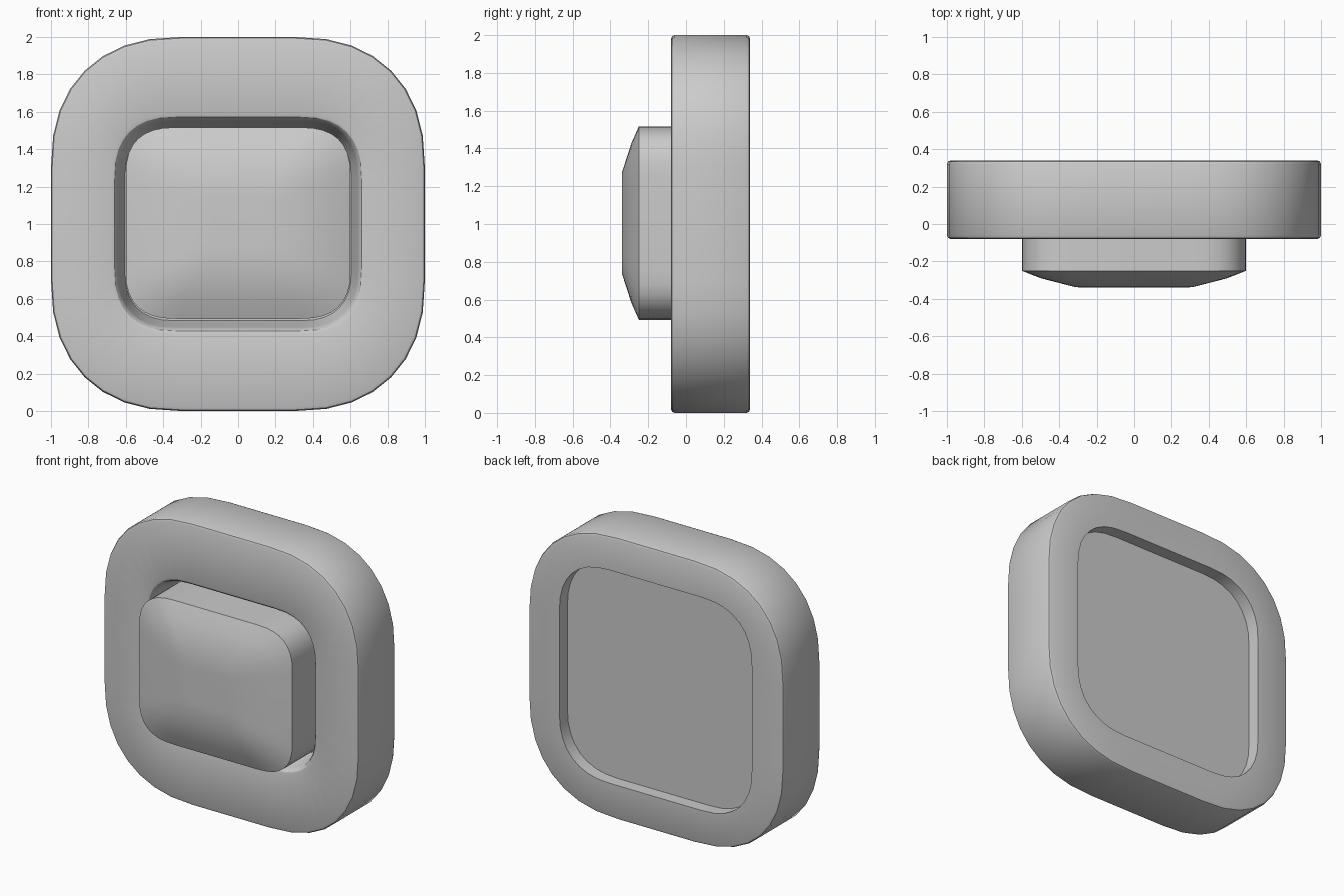
import bpy, bmesh, math

if "Cube" in bpy.data.objects:
    bpy.data.objects.remove(bpy.data.objects["Cube"])


def outline(hx, hz, rx, rz, p, steps=8):
    """Soft rounded rectangle; p above 2 makes the corners squarer."""
    quarter = []
    for i in range(steps + 1):
        a = math.pi / 2 * i / steps
        quarter.append((hx - rx + rx * max(math.cos(a), 0) ** (2 / p),
                        hz - rz + rz * max(math.sin(a), 0) ** (2 / p)))
    back = quarter[::-1]
    return (quarter + [(-x, z) for x, z in back]
            + [(-x, -z) for x, z in quarter] + [(x, -z) for x, z in back])


def loft(name, rings, cz):
    """Skin a list of (outline, y) rings and cap both ends."""
    bm = bmesh.new()
    loops = [[bm.verts.new((x, y, z + cz)) for x, z in pts] for pts, y in rings]
    n = len(loops[0])
    for a, b in zip(loops, loops[1:]):
        for i in range(n):
            j = (i + 1) % n
            bm.faces.new((a[i], a[j], b[j], b[i]))
    bm.faces.new(loops[0][::-1])
    bm.faces.new(loops[-1])
    bmesh.ops.recalc_face_normals(bm, faces=bm.faces)
    mesh = bpy.data.meshes.new(name)
    bm.to_mesh(mesh)
    bm.free()
    obj = bpy.data.objects.new(name, mesh)
    bpy.context.collection.objects.link(obj)
    bpy.ops.object.select_all(action='DESELECT')
    obj.select_set(True)
    bpy.context.view_layer.objects.active = obj
    bpy.ops.object.shade_smooth_by_angle(angle=math.radians(32))
    return obj


def outer(inset):
    return outline(1 - inset, 1 - inset, 0.7 - inset, 0.7 - inset, 2.33)


def hole(grow):
    r = 0.27 + grow
    return outline(0.60 + grow, 0.512 + grow, r, r, 2.5)


def dome(sx, sz):
    return outline(0.6 * sx, 0.512 * sz, 0.28 * sx, 0.26 * sz, 2.6)


# Frame: back recess, back rim, rounded outer wall, front face, soft hole lip
recess = outline(0.755, 0.755, 0.4, 0.4, 2.4)
loft("frame", [
    (recess, 0.25), (recess, 0.34),
    (outer(0.02), 0.34), (outer(0.006), 0.334), (outer(0), 0.32),
    (outer(0), -0.06), (outer(0.006), -0.074), (outer(0.02), -0.08),
    (hole(0.075), -0.08), (hole(0.06), -0.075), (hole(0.048), -0.06),
    (hole(0.04), -0.03), (hole(0.02), 0.06), (hole(0.005), 0.12),
], 1.0)

# Push button with a shallow domed face
loft("button", [
    (dome(1, 1), 0.13), (dome(1, 1), -0.25),
    (dome(0.83, 0.82), -0.29), (dome(0.52, 0.53), -0.338),
    (dome(0.25, 0.25), -0.34),
], 1.005)
